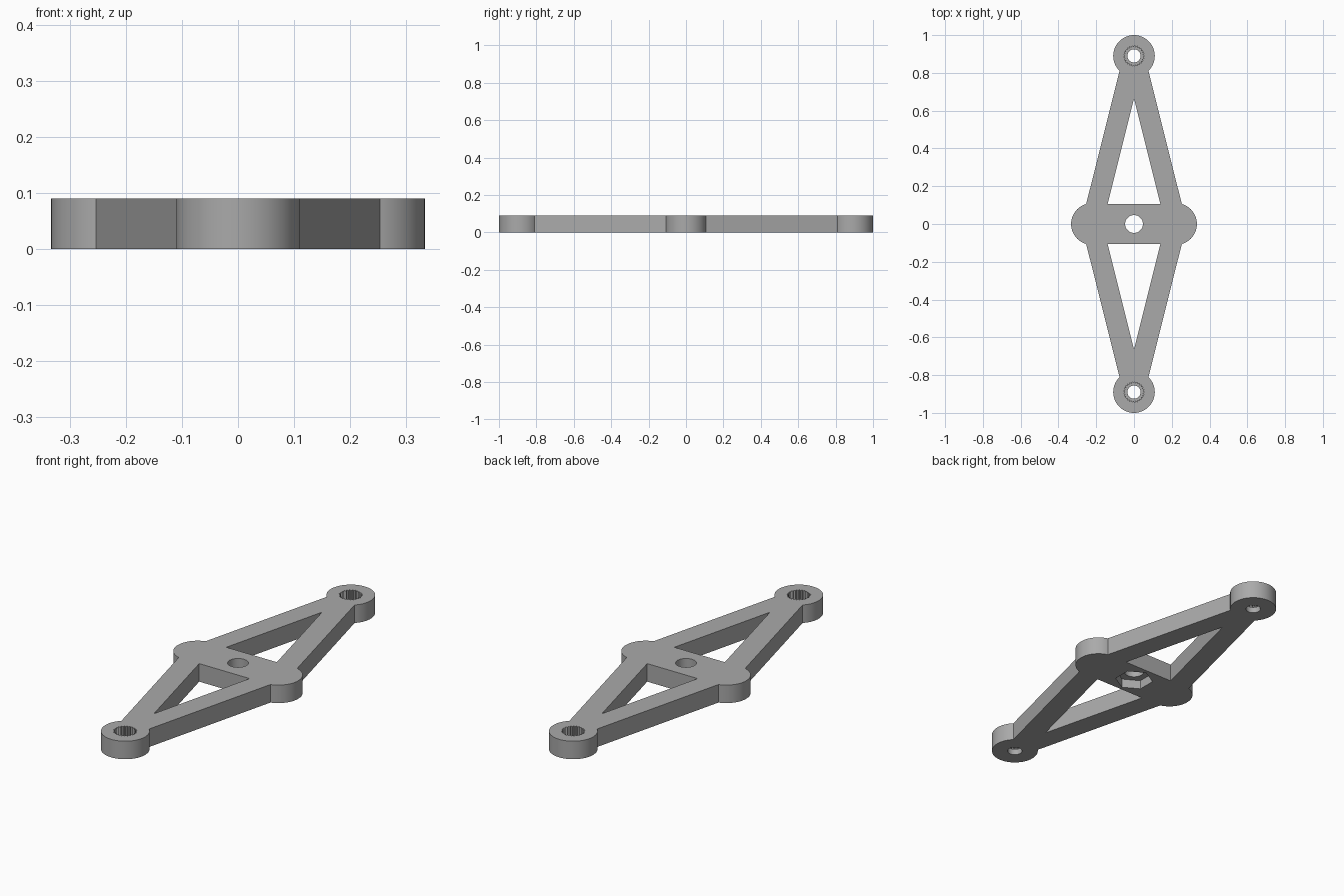
import bpy, bmesh, math
from math import sin, cos, pi

HEIGHT = 0.09
LOBE_R = 0.11            # radius of all four lobes
SIDE_X, END_Y = 0.223, 0.89
ARM_HALF = LOBE_R / 2    # half width of the arms
BAR_HALF = 0.107         # half width of the cross bar

old = bpy.data.objects.get("Cube")
if old:
    bpy.data.objects.remove(old, do_unlink=True)

grey = bpy.data.materials.new("plain grey")
grey.use_nodes = True
colour = (0.40, 0.40, 0.40, 1)
grey.diffuse_color = colour
grey.node_tree.nodes["Principled BSDF"].inputs["Base Color"].default_value = colour


def prism(name, points, z0, z1):
    """Extrude a closed outline between two heights."""
    bm = bmesh.new()
    face = bm.faces.new([bm.verts.new((x, y, z0)) for x, y in points])
    top = bmesh.ops.extrude_face_region(bm, geom=[face])["geom"]
    bmesh.ops.translate(bm, vec=(0, 0, z1 - z0),
                        verts=[v for v in top if isinstance(v, bmesh.types.BMVert)])
    bmesh.ops.recalc_face_normals(bm, faces=bm.faces)
    mesh = bpy.data.meshes.new(name)
    bm.to_mesh(mesh)
    bm.free()
    mesh.materials.append(grey)
    obj = bpy.data.objects.new(name, mesh)
    bpy.context.collection.objects.link(obj)
    return obj


def arc(cx, cy, r, start, end, steps):
    return [(cx + r * cos(start + (end - start) * i / steps),
             cy + r * sin(start + (end - start) * i / steps)) for i in range(steps + 1)]


def ring(cx, cy, r, sides, turn=0):
    return arc(cx, cy, r, turn, turn + 2 * pi, sides)[:-1]


# Outline: four round lobes joined by straight arms
lean = math.atan2(END_Y, -SIDE_X) - math.asin(ARM_HALF / LOBE_R)
tip = math.atan2(-END_Y, SIDE_X) + math.asin(ARM_HALF / LOBE_R)
outline = (arc(SIDE_X, 0, LOBE_R, -lean, lean, 36)
           + arc(0, END_Y, LOBE_R, tip, pi - tip, 64)
           + arc(-SIDE_X, 0, LOBE_R, pi - lean, pi + lean, 36)
           + arc(0, -END_Y, LOBE_R, pi + tip, 2 * pi - tip, 64))
frame = prism("lever_frame", outline, 0, HEIGHT)

# Cutters: centre hole, nut pocket, windows, toothed sockets and screw holes
LOW, HIGH = -0.05, HEIGHT + 0.05
cutters = [prism("centre_hole", ring(0, 0, 0.047, 48), LOW, HIGH),
           prism("nut_pocket", ring(0, 0, 0.09, 6, pi / 6), LOW, 0.045)]
slope = SIDE_X / END_Y
apex = END_Y - ARM_HALF * math.hypot(1, slope) / slope
base = (apex - BAR_HALF) * slope
TEETH = 25
for s in (1, -1):
    cutters.append(prism("arm_window", [(-base, s * BAR_HALF), (base, s * BAR_HALF),
                                        (0, s * apex)], LOW, HIGH))
    cutters.append(prism("screw_hole", ring(0, s * END_Y, 0.035, 40), LOW, HIGH))
    teeth = [(r * cos(a), s * END_Y + r * sin(a))
             for i in range(2 * TEETH)
             for r, a in [((0.055, 0.046)[i % 2], pi * i / TEETH)]]
    cutters.append(prism("toothed_socket", teeth, 0.03, HIGH))

bpy.context.view_layer.objects.active = frame
frame.select_set(True)
for cutter in cutters:
    mod = frame.modifiers.new(cutter.name, "BOOLEAN")
    mod.operation, mod.solver, mod.object = "DIFFERENCE", "EXACT", cutter
    bpy.ops.object.modifier_apply(modifier=mod.name)
    bpy.data.objects.remove(cutter, do_unlink=True)

bpy.ops.object.shade_smooth_by_angle(angle=math.radians(25))
